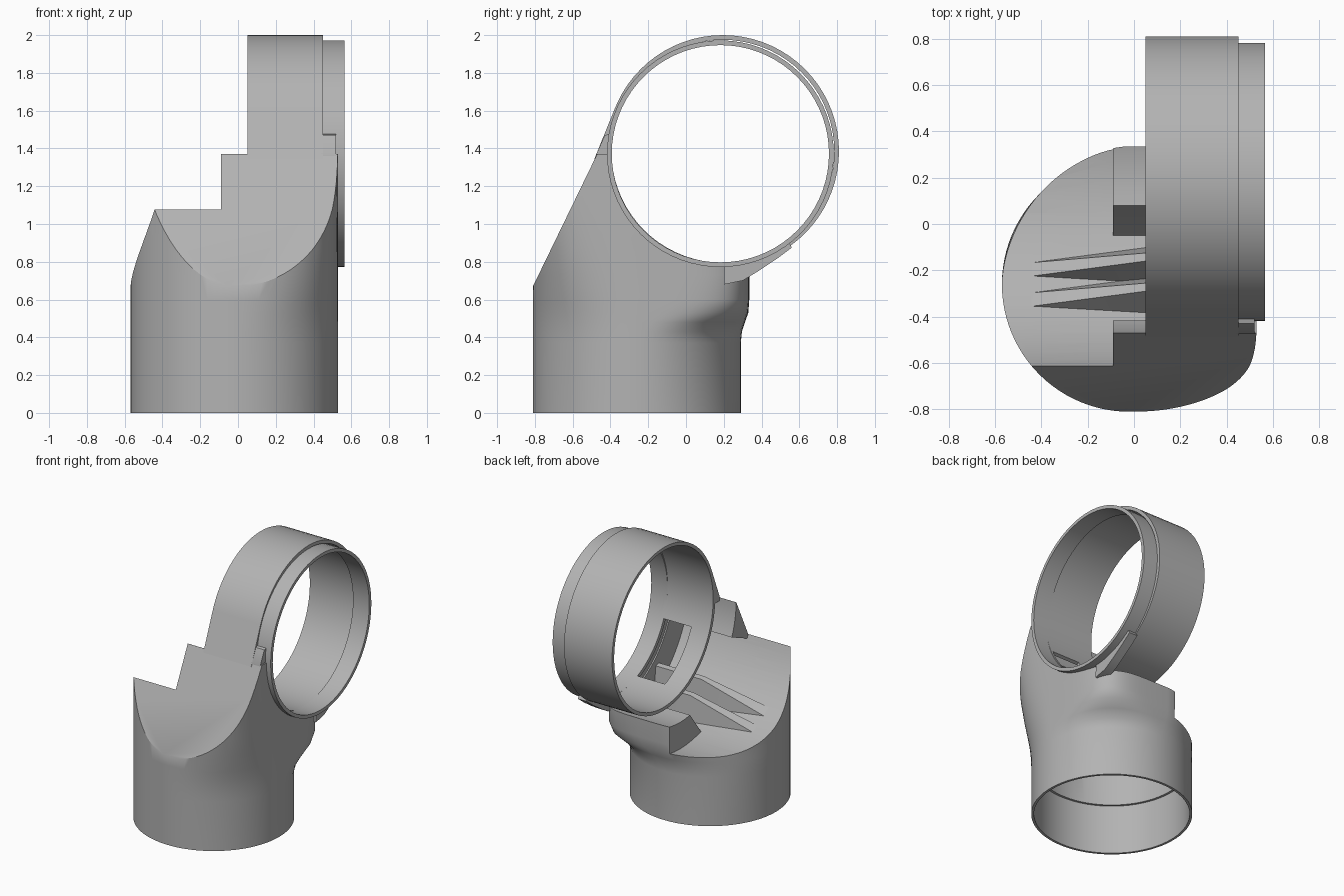
import bpy, bmesh
from math import sin, cos, pi, radians, sqrt

old = bpy.data.objects.get("Cube")
if old:
    bpy.data.objects.remove(old)

CX, CY = -0.02, -0.26        # axis of the upright pipe
RY, RZ = 0.195, 1.385        # axis of the side ring

grey = bpy.data.materials.new("plain_grey")
grey.use_nodes = True
grey.diffuse_color = (0.45, 0.45, 0.45, 1)
grey.node_tree.nodes["Principled BSDF"].inputs["Base Color"].default_value = (0.45, 0.45, 0.45, 1)


def make(name, bm):
    bmesh.ops.recalc_face_normals(bm, faces=bm.faces)
    mesh = bpy.data.meshes.new(name)
    bm.to_mesh(mesh)
    bm.free()
    ob = bpy.data.objects.new(name, mesh)
    bpy.context.collection.objects.link(ob)
    mesh.materials.append(grey)
    return ob


def loft(name, rings):
    """Solid skin through equal-length closed loops."""
    bm = bmesh.new()
    loops = [[bm.verts.new(p) for p in ring] for ring in rings]
    n = len(loops[0])
    for a, b in zip(loops, loops[1:]):
        for i in range(n):
            j = (i + 1) % n
            bm.faces.new((a[i], a[j], b[j], b[i]))
    bm.faces.new(loops[0])
    bm.faces.new(loops[-1])
    return make(name, bm)


def prism(name, profile, x0, x1):
    return loft(name, [[(x, y, z) for y, z in profile] for x in (x0, x1)])


def arc(r, a0=0, a1=360, n=72, drop=0):
    angles = [radians(a0 + (a1 - a0) * i / n) for i in range(n)]
    return [(RY - drop + r * cos(a), RZ - drop + r * sin(a)) for a in angles]


def disc(r, x0, x1, drop=0):
    return prism("disc_cutter", arc(r, drop=drop), x0, x1)


def section(z, r, back, n_front, n_back, n_left=2):
    """Round loop whose right-hand corners can be squared off."""
    loop = []
    for i in range(96):
        c, s = cos(2 * pi * i / 96), sin(2 * pi * i / 96)
        if c < 0:
            n = n_left if s > 0 else 2
        else:
            n = n_back if s > 0 else n_front
        px = r * abs(c) ** (2 / n) * (1 if c > 0 else -1)
        py = abs(s) ** (2 / n) * (back if s > 0 else -r)
        loop.append((CX + px, CY + py, z))
    return loop


def boolean(ob, tool):
    mod = ob.modifiers.new("cut", "BOOLEAN")
    mod.operation, mod.object, mod.solver = "DIFFERENCE", tool, "EXACT"
    bpy.context.view_layer.objects.active = ob
    bpy.ops.object.modifier_apply(modifier=mod.name)
    bpy.data.objects.remove(tool)


def slope(shift):
    pts = [(-0.85, 0.588), (-0.40, 1.515), (-1.2, 1.6), (-1.2, 0.588)]
    return prism("slope_cutter", [(y + shift, z) for y, z in pts], -1, 1)


# Body: round pipe swelling into a squarer shoulder
body = loft("pipe_body", [
    section(0, 0.55, 0.55, 2, 2), section(0.37, 0.55, 0.55, 2, 2),
    section(0.43, 0.55, 0.556, 2.02, 2.2, 1.96), section(0.48, 0.55, 0.572, 2.06, 2.8, 1.9),
    section(0.53, 0.55, 0.59, 2.12, 4, 1.82), section(0.6, 0.55, 0.595, 2.25, 5, 1.8),
    section(0.73, 0.55, 0.595, 2.6, 5, 1.8), section(0.87, 0.55, 0.595, 3, 5, 1.8),
    section(1.08, 0.55, 0.595, 3.7, 5, 1.8), section(1.37, 0.55, 0.595, 4.4, 5, 1.8)])
boolean(body, slope(0))

# Saddle cuts around the ring axis, and the lower step of the front wall
boolean(body, disc(0.865, -1, -0.09))
boolean(body, prism("step_cutter", [(-1, 1.08), (1, 1.08), (1, 1.6), (-1, 1.6)], -1, -0.09))
boolean(body, disc(0.665, -0.2, 0.44))
boolean(body, disc(0.60, 0.43, 1))
channel = arc(0.865, 203, 253.5, 24) + [(-0.05, 0.556), (0.08, 0.73), (RY, RZ)]
boolean(body, prism("channel_cutter", channel, -0.2, 0.43))

# Hollow inside of the pipe, with a small lip
cavity = loft("cavity", [section(z, 0.515, 0.515, 2, 2) for z in (0.3, 1.2)])
boolean(cavity, disc(0.90, -1, 1))
boolean(cavity, slope(0.04))
boolean(body, cavity)
boolean(body, loft("mouth", [section(z, 0.532, 0.532, 2, 2) for z in (-0.1, 0.37)]))


# Ring and collar: open bands turned about the sideways axis
def band(name, outer, inner, x0, x1, drop=0):
    ob = prism(name, arc(outer, drop=drop), x0, x1)
    boolean(ob, disc(inner, x0 - 0.1, x1 + 0.1, drop))
    return ob


ring = band("side_ring", 0.615, 0.59, 0.05, 0.45)
collar = band("ring_collar", 0.60, 0.575, 0.43, 0.565, 0.013)

# Opening from the channel into the ring
opening = arc(0.8, 203, 250, 16) + [(RY, RZ)]
boolean(ring, prism("opening_cutter", opening, 0.20, 0.43))

# Webs where the shoulder runs tangent into the ring
front_web = prism("front_web", [(-0.485, 1.345)] + arc(0.60, 184, 158, 10) + arc(0.615, 158, 157, 1),
                  0.05, 0.45)
front_tab = prism("front_tab", [(-0.475, 1.345), (-0.475, 1.37), (-0.43, 1.47), (-0.392, 1.48),
                                (-0.40, 1.345)], 0.44, 0.52)
back_web = prism("back_web", [(0.20, 0.68), (0.30, 0.70), (0.39, 0.755), (0.48, 0.815), (0.56, 0.875)]
                 + arc(0.60, 306, 268, 14), 0.44, 0.51)


# Tapered ribs on the channel floor
def rib(name, y):
    def floor(v):
        return RZ - sqrt(0.865 ** 2 - (v - RY) ** 2) - 0.015
    pts = [(-0.48, y - 0.07, floor(y - 0.07)), (-0.48, y - 0.01, floor(y - 0.01))]
    for x in (0.05, 0.43):
        pts += [(x, y - 0.10, floor(y - 0.10)), (x, y + 0.06, floor(y + 0.06)),
                (x, y, floor(y) + 0.19), (x, y + 0.035, floor(y) + 0.18)]
    bm = bmesh.new()
    for p in pts:
        bm.verts.new(p)
    bmesh.ops.convex_hull(bm, input=bm.verts)
    return make(name, bm)


ribs = [rib("lower_rib", -0.16), rib("upper_rib", -0.29)]

# Smooth shading with crisp edges
bpy.ops.object.select_all(action="DESELECT")
for ob in [body, ring, collar, front_web, front_tab, back_web] + ribs:
    ob.select_set(True)
bpy.context.view_layer.objects.active = body
bpy.ops.object.shade_smooth_by_angle(angle=radians(30))
